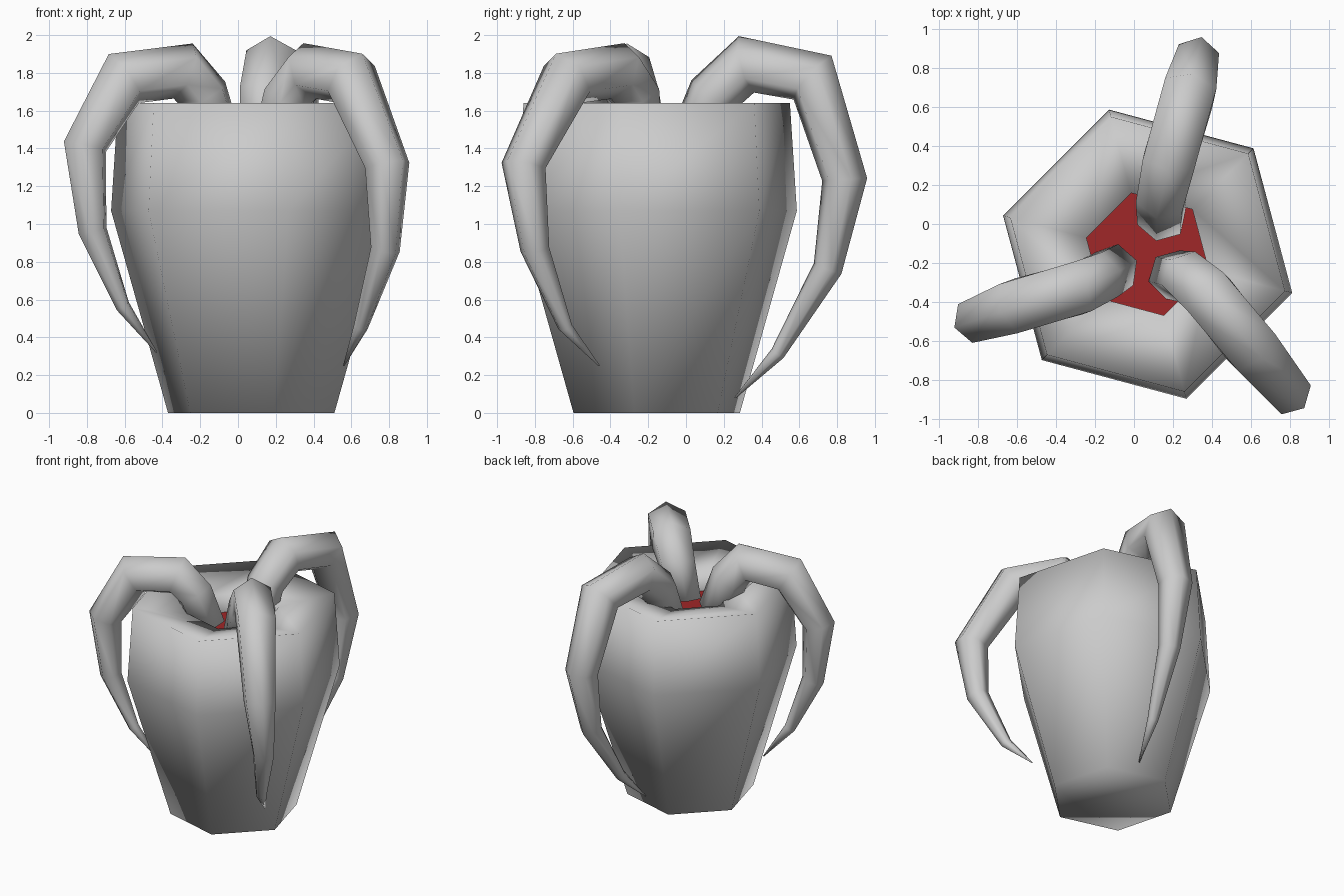
import bpy, bmesh
from math import cos, sin, pi, radians
from mathutils import Vector

SIDES = 6
CENTRE = Vector((0.07, -0.155, 0))

if "Cube" in bpy.data.objects:
    bpy.data.objects.remove(bpy.data.objects["Cube"])


def make_material(name, rgb):
    mat = bpy.data.materials.new(name)
    mat.use_nodes = True
    colour = (*rgb, 1)
    mat.diffuse_color = colour
    mat.node_tree.nodes["Principled BSDF"].inputs["Base Color"].default_value = colour
    return mat


grey = make_material("plain grey", (0.6, 0.6, 0.6))
red = make_material("dark red", (0.35, 0.02, 0.021))


def loft(name, rings, materials, last_cap_index=0):
    """Skin a list of rings, close both ends and shade the sides smooth."""
    bm = bmesh.new()
    loops = [[bm.verts.new(p) for p in ring] for ring in rings]
    for a, b in zip(loops, loops[1:]):
        for k in range(SIDES):
            n = (k + 1) % SIDES
            bm.faces.new((a[k], a[n], b[n], b[k]))
    bm.faces.new(loops[0][::-1])
    last_cap = bm.faces.new(loops[-1])
    for face in bm.faces:
        face.smooth = True
    last_cap.material_index = last_cap_index
    last_cap.smooth = last_cap_index == 0
    bmesh.ops.recalc_face_normals(bm, faces=bm.faces)
    mesh = bpy.data.meshes.new(name)
    bm.to_mesh(mesh)
    bm.free()
    for mat in materials:
        mesh.materials.append(mat)
    obj = bpy.data.objects.new(name, mesh)
    bpy.context.collection.objects.link(obj)
    return obj


def hexagon(centre, u, v, radius, start=0.0):
    return [centre + radius * (cos(start + 2 * pi * k / SIDES) * u
                               + sin(start + 2 * pi * k / SIDES) * v)
            for k in range(SIDES)]


# Six-sided pot: tapered wall, rim, sloping lip and a sunken red floor
profile = [(0.456, 0), (0.768, 1.07), (0.73, 1.64), (0.325, 1.56), (0.325, 1.42)]
X, Y, Z = Vector((1, 0, 0)), Vector((0, 1, 0)), Vector((0, 0, 1))
loft("pot", [hexagon(CENTRE + z * Z, X, Y, r, radians(-15)) for r, z in profile],
     [grey, red], last_cap_index=1)

# Three drooping tentacles that rise from the opening and taper to a point
RADII = [0.13, 0.14, 0.155, 0.155, 0.122, 0.08, 0.04, 0.004]


def tentacle(name, path):
    points = [Vector(p) for p in path]
    reach = points[4] - points[0]
    outward = Vector((reach.x, reach.y, 0)).normalized()
    side = Z.cross(outward)
    rings = []
    for i, p in enumerate(points):
        before = (p - points[max(i - 1, 0)]).normalized()
        after = (points[min(i + 1, len(points) - 1)] - p).normalized()
        tangent = before + after
        tangent = (tangent - side * tangent.dot(side)).normalized()
        rings.append(hexagon(p, tangent.cross(side), side, RADII[i]))
    loft(name, rings, [grey])


tentacle("back_tentacle", [
    (0.14, 0.03, 1.43), (0.14, 0.14, 1.68), (0.18, 0.32, 1.845), (0.28, 0.67, 1.775),
    (0.32, 0.84, 1.235), (0.30, 0.75, 0.765), (0.23, 0.485, 0.315), (0.17, 0.26, 0.08)])
tentacle("right_tentacle", [
    (-0.10, -0.23, 1.43), (-0.18, -0.28, 1.68), (-0.29, -0.33, 1.81), (-0.605, -0.42, 1.77),
    (-0.81, -0.49, 1.41), (-0.77, -0.48, 0.965), (-0.61, -0.42, 0.565), (-0.43, -0.35, 0.32)])
tentacle("left_tentacle", [
    (0.20, -0.26, 1.43), (0.27, -0.27, 1.68), (0.38, -0.36, 1.81), (0.60, -0.63, 1.77),
    (0.79, -0.86, 1.31), (0.78, -0.80, 0.865), (0.65, -0.64, 0.455), (0.56, -0.46, 0.25)])
